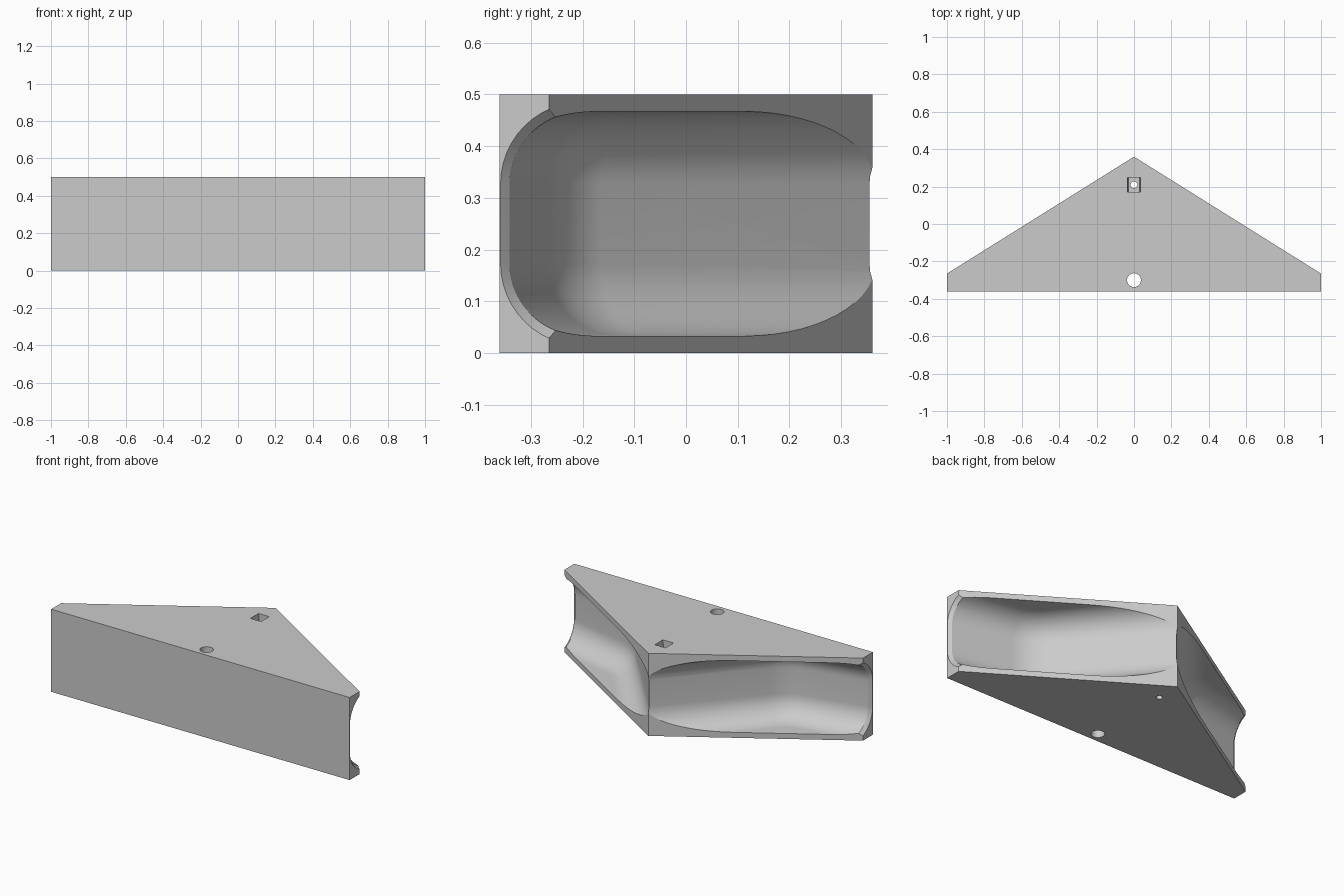
import bpy, bmesh, math
from mathutils import Vector

if "Cube" in bpy.data.objects:
    bpy.data.objects.remove(bpy.data.objects["Cube"], do_unlink=True)

HEIGHT = 0.5
MARGIN = 0.033      # rim left above and below each scoop
RADIUS = 0.14       # rounding of the scoop floor
FLARE = 0.02        # widening at the open ends

grey = bpy.data.materials.new("plain grey")
grey.use_nodes = True
grey.diffuse_color = (0.6, 0.6, 0.6, 1)
grey.node_tree.nodes["Principled BSDF"].inputs["Base Color"].default_value = (0.6, 0.6, 0.6, 1)


def finish(bm, name):
    bmesh.ops.recalc_face_normals(bm, faces=bm.faces)
    mesh = bpy.data.meshes.new(name)
    bm.to_mesh(mesh)
    bm.free()
    mesh.materials.append(grey)
    obj = bpy.data.objects.new(name, mesh)
    bpy.context.collection.objects.link(obj)
    return obj


def loft(name, lower, upper):
    """Solid between two matching closed outlines."""
    bm = bmesh.new()
    a = [bm.verts.new(p) for p in lower]
    b = [bm.verts.new(p) for p in upper]
    bm.faces.new(a)
    bm.faces.new(b)
    for i in range(len(a)):
        j = (i + 1) % len(a)
        bm.faces.new((a[i], a[j], b[j], b[i]))
    return finish(bm, name)


def prism(name, outline, z0, z1, taper=1.0):
    return loft(name, [(x * taper, y, z0) for x, y in outline],
                [(x, y, z1) for x, y in outline])


def circle(cx, cy, r, n=32):
    return [(cx + r * math.cos(math.tau * i / n), cy + r * math.sin(math.tau * i / n))
            for i in range(n)]


def cut(body, cutter):
    cutter.hide_render = True
    mod = body.modifiers.new("cut", 'BOOLEAN')
    mod.operation = 'DIFFERENCE'
    mod.solver = 'EXACT'
    mod.object = cutter
    bpy.context.view_layer.objects.active = body
    bpy.ops.object.modifier_apply(modifier=mod.name)
    bpy.data.objects.remove(cutter, do_unlink=True)


def floor_path(steps=14):
    """Plan line of the scoop floor: from the apex, round a bend, to the open end."""
    start, bend, end = Vector((-0.1, 0.47)), Vector((0.52, -0.245)), Vector((1.1, -0.366))
    d0, d1 = (bend - start).normalized(), (end - bend).normalized()
    turn = d0.angle(d1)
    bend_radius = 0.32
    first = bend - d0 * bend_radius * math.tan(turn / 2)
    side = Vector((-d0.y, d0.x))
    center = first + side * bend_radius
    pts = [start]
    for i in range(steps + 1):
        a = turn * i / steps
        pts.append(center + bend_radius * (d0 * math.sin(a) - side * math.cos(a)))
    return pts + [end]


def scoop_cutter(sign):
    path = floor_path()
    count = len(path)
    outline = path + [Vector((1.1, 0.47))]
    bm = bmesh.new()
    rows = [[bm.verts.new((sign * p.x, p.y, z)) for p in outline]
            for z in (MARGIN, HEIGHT - MARGIN)]
    lo, hi = rows
    bm.faces.new(lo)
    bm.faces.new(hi)
    for i in range(len(lo)):
        j = (i + 1) % len(lo)
        bm.faces.new((lo[i], lo[j], hi[j], hi[i]))
    bmesh.ops.recalc_face_normals(bm, faces=bm.faces)
    rims = [bm.edges.get((row[i], row[i + 1])) for row in rows for i in range(count - 1)]
    bmesh.ops.bevel(bm, geom=rims, offset=RADIUS, offset_type='OFFSET', segments=14,
                    profile=0.5, affect='EDGES', clamp_overlap=False)
    return finish(bm, "scoop_cutter")


def flare_section(x, grow):
    """Rounded channel outline in the y-z plane, open towards the back."""
    r = RADIUS + grow
    cy, pts = -0.34 + RADIUS, [(x, 0.0, MARGIN - grow)]
    for z, start in ((MARGIN + RADIUS, 1.5), (HEIGHT - MARGIN - RADIUS, 1.0)):
        for i in range(13):
            a = math.pi * (start - 0.5 * i / 12)
            pts.append((x, cy + r * math.cos(a), z + r * math.sin(a)))
    return pts + [(x, 0.0, HEIGHT - MARGIN + grow)]


def flare_cutter(sign):
    k = FLARE * 0.97
    return loft("flare_cutter", flare_section(sign * 0.975, -0.005),
                flare_section(sign * 1.001, k))


# Wedge block
body = prism("wedge_block", [(-1, -0.36), (1, -0.36), (1, -0.265), (0, 0.36), (-1, -0.265)],
             0, HEIGHT)

# Curved scoops in both slanted sides, flared at the open ends
for s in (1, -1):
    cut(body, scoop_cutter(s))
    cut(body, flare_cutter(s))

# Through holes and the recessed pocket
cut(body, prism("front_hole", circle(0, -0.3, 0.037), -0.1, 0.6))
cut(body, prism("back_hole", circle(0, 0.21, 0.018, 20), -0.1, 0.6))
cut(body, prism("pocket", [(-0.037, 0.17), (0.037, 0.17), (0.037, 0.248), (-0.037, 0.248)],
                HEIGHT - 0.06, HEIGHT + 0.01, taper=0.8))

# Smooth the curved floors while keeping edges crisp
bpy.ops.object.select_all(action='DESELECT')
body.select_set(True)
bpy.context.view_layer.objects.active = body
bpy.ops.object.shade_smooth_by_angle(angle=math.radians(15))
